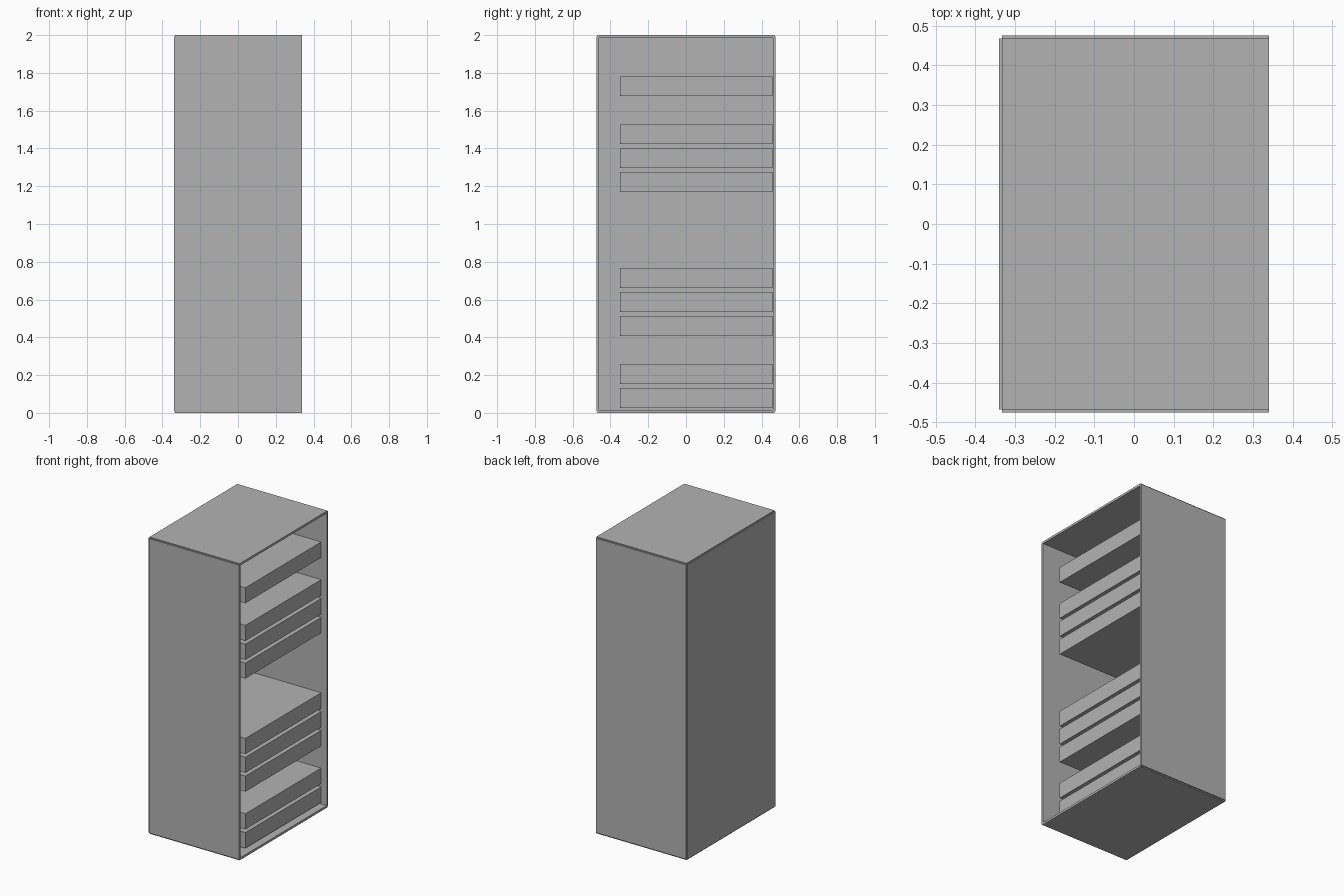
import bpy

# Remove the default cube
cube = bpy.data.objects.get("Cube")
if cube:
    bpy.data.objects.remove(cube, do_unlink=True)

# Single flat grey
GREY = (0.45, 0.45, 0.45, 1.0)
grey = bpy.data.materials.new("plain grey")
grey.use_nodes = True
grey.diffuse_color = GREY
grey.node_tree.nodes["Principled BSDF"].inputs["Base Color"].default_value = GREY


def box(name, low, high):
    """Add a flat-faced box between two opposite corners."""
    center = [(a + b) / 2 for a, b in zip(low, high)]
    bpy.ops.mesh.primitive_cube_add(size=1, location=center)
    obj = bpy.context.object
    obj.name = name
    obj.scale = [b - a for a, b in zip(low, high)]
    bpy.ops.object.transform_apply(location=False, rotation=False, scale=True)
    obj.data.materials.append(grey)
    return obj


# Cabinet shell: each board is centred on one plane of a box, so the outer
# edges meet in a small notch; the +x side stays open
T = 0.015
H = T / 2
BACK, OPEN = -0.3325, 0.34
SIDE = 0.4675
LOW, HIGH = H, 2 - H

box("closed_panel", (BACK - H, -SIDE, LOW), (BACK + H, SIDE, HIGH))
for name, y in (("front_wall", -SIDE), ("back_wall", SIDE)):
    box(name, (BACK, y - H, LOW), (OPEN, y + H, HIGH))
for name, z in (("bottom_board", LOW), ("top_board", HIGH)):
    box(name, (BACK, -SIDE, z - H), (OPEN, SIDE, z + H))

# Solid trays, on a regular pitch with some slots left empty
PITCH, TRAY_HEIGHT, FIRST = 0.127, 0.105, 0.026
for slot in (0, 1, 3, 4, 5, 9, 10, 11, 13):
    z = FIRST + slot * PITCH
    box(f"tray_{slot + 1}", (BACK + H, -0.35, z), (0.30, 0.458, z + TRAY_HEIGHT))
